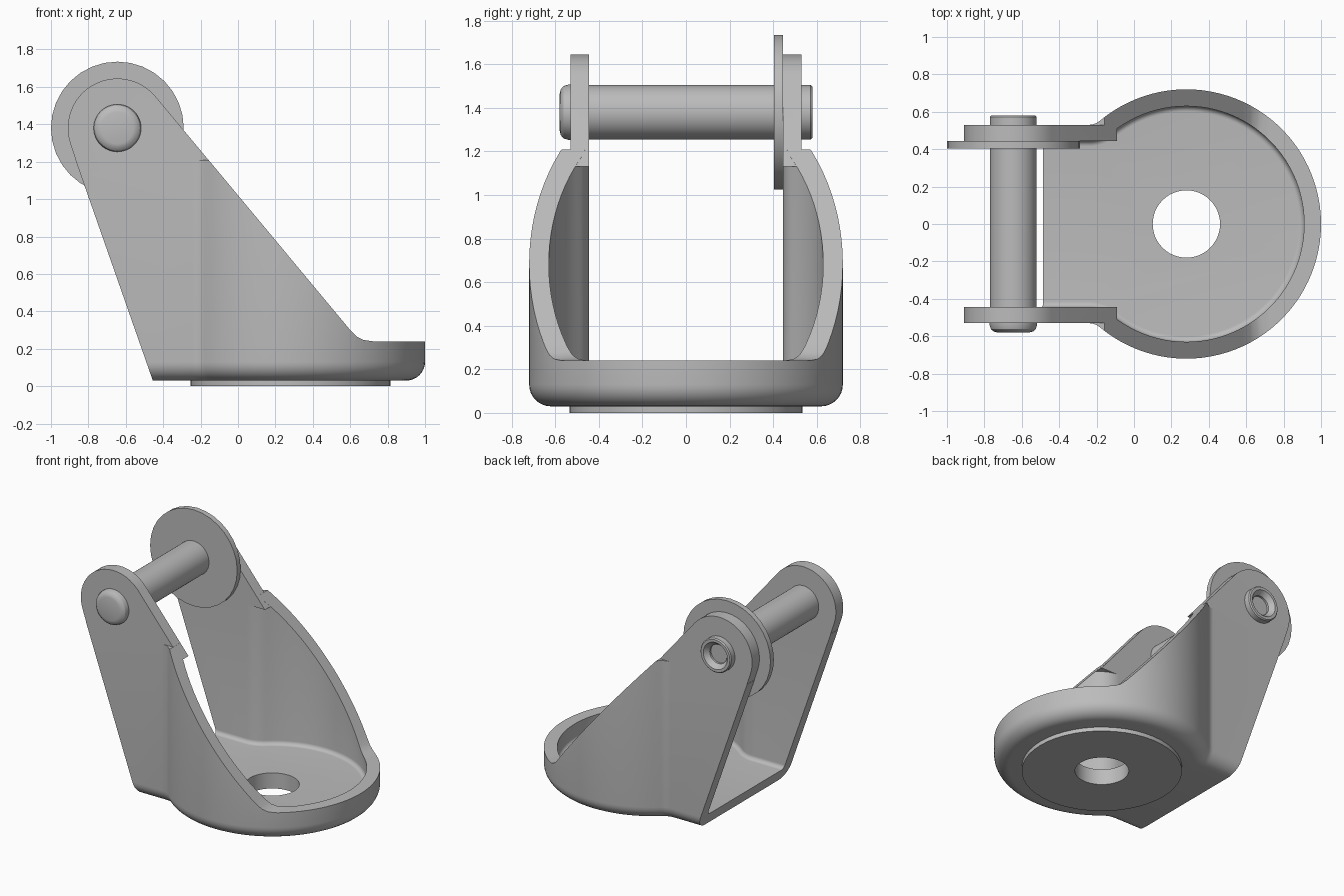
import bpy, bmesh, math
from math import cos, sin, pi, radians

if "Cube" in bpy.data.objects:
    bpy.data.objects.remove(bpy.data.objects["Cube"], do_unlink=True)

steel = bpy.data.materials.new("grey steel")
steel.use_nodes = True
GREY = (0.5, 0.5, 0.5, 1)
steel.diffuse_color = GREY
steel.node_tree.nodes["Principled BSDF"].inputs["Base Color"].default_value = GREY

PLATE_X = 0.28              # centre of the round base
PIN_X, PIN_Z = -0.645, 1.38  # axle centre


def loft(name, rings, closed=False):
    """Skin equal-length rings; cap the ends unless the loft closes on itself."""
    bm = bmesh.new()
    loops = [[bm.verts.new(p) for p in ring] for ring in rings]
    n = len(loops[0])
    pairs = list(zip(loops, loops[1:])) + ([(loops[-1], loops[0])] if closed else [])
    for a, b in pairs:
        for i in range(n):
            j = (i + 1) % n
            bm.faces.new((a[i], a[j], b[j], b[i]))
    if not closed:
        bm.faces.new(loops[0])
        bm.faces.new(loops[-1])
    bmesh.ops.recalc_face_normals(bm, faces=bm.faces)
    mesh = bpy.data.meshes.new(name)
    bm.to_mesh(mesh)
    bm.free()
    mesh.materials.append(steel)
    ob = bpy.data.objects.new(name, mesh)
    bpy.context.collection.objects.link(ob)
    return ob


def prism(name, profile, y0, y1):
    return loft(name, [[(x, y, z) for x, z in profile] for y in (y0, y1)])


def lathe(name, profile, centre, axis, steps=48, closed=False):
    """Turn (radius, height) pairs about the z or y axis."""
    cx, cy, cz = centre
    rings = []
    for r, h in profile:
        ring = [(r * cos(2 * pi * i / steps), r * sin(2 * pi * i / steps)) for i in range(steps)]
        rings.append([(cx + u, cy + v, cz + h) if axis == "z" else (cx + u, cy + h, cz + v)
                      for u, v in ring])
    return loft(name, rings, closed)


def boolean(target, cutter, operation):
    mod = target.modifiers.new(operation, "BOOLEAN")
    mod.operation, mod.solver, mod.object = operation, "EXACT", cutter
    bpy.context.view_layer.objects.active = target
    bpy.ops.object.modifier_apply(modifier=mod.name)
    bpy.data.objects.remove(cutter, do_unlink=True)


def outline(radius, half_width, blend, z):
    """Keyhole plan: round front flowing through a fillet into two straight sides."""
    fy = half_width + blend
    fx = -math.sqrt((radius + blend) ** 2 - fy ** 2)
    a = math.atan2(fy, fx)
    half = [(-1.4, half_width)]
    for i in range(9):
        t = -pi / 2 + (a - pi / 2) * i / 8
        half.append((fx + blend * cos(t), fy + blend * sin(t)))
    half += [(radius * cos(a * (1 - i / 36)), radius * sin(a * (1 - i / 36))) for i in range(1, 37)]
    full = half + [(x, -y) for x, y in reversed(half[:-1])]
    return [(PLATE_X + x, y, z) for x, y in full]


def keyhole(name, radius, half_width, blend, bottom, top, fillet):
    """Keyhole solid with a rounded bottom edge."""
    rings = []
    for i in range(9):
        t = pi / 2 * i / 8
        d = fillet * (1 - sin(t))
        rings.append(outline(radius - d, half_width - d, blend + d, bottom + fillet * (1 - cos(t))))
    return loft(name, rings + [outline(radius, half_width, blend, top)])


# Fork shell: rounded keyhole, hollowed, then trimmed to the side profile
fork = keyhole("fork_shell", 0.72, 0.53, 0.10, 0.03, 1.4, 0.10)
boolean(fork, keyhole("hollow", 0.63, 0.445, 0.19, 0.115, 1.5, 0.03), "DIFFERENCE")
side = [(-0.445, 0), (1.1, 0), (1.1, 0.24), (0.72, 0.24), (0.67, 0.247), (0.635, 0.265),
        (0.6, 0.3), (-0.158, 1.21), (-0.869, 1.21)]
boolean(fork, prism("side_trim", side, -1, 1), "INTERSECT")

# Rounded arm ends that hold the axle
arc = [radians(39.8 + 159.5 * i / 24) for i in range(25)]
arm = [(-0.841, 1.13), (-0.092, 1.13)]
arm += [(PIN_X + 0.265 * cos(t), PIN_Z + 0.265 * sin(t)) for t in arc]
for s in (-1, 1):
    boolean(fork, prism("arm_end", arm, s * 0.445, s * 0.53), "UNION")

# Centre hole through the floor
boolean(fork, lathe("hole", [(0.18, -0.1), (0.18, 0.3)], (PLATE_X, 0, 0), "z"), "DIFFERENCE")

# Mounting pad below the floor
pad = lathe("mounting_pad", [(0.18, 0), (0.535, 0), (0.535, 0.03), (0.18, 0.03)],
            (PLATE_X, 0, 0), "z", closed=True)

# Large washer against the inside of the left arm
washer = lathe("washer", [(0.12, 0.405), (0.355, 0.405), (0.355, 0.445), (0.12, 0.445)],
               (PIN_X, 0, PIN_Z), "y", steps=32, closed=True)

# Axle pin: domed head at one end, countersunk recess at the other
pin = lathe("axle_pin", [(0.085, -0.58), (0.105, -0.575), (0.12, -0.562), (0.127, -0.54),
                         (0.127, -0.52), (0.125, -0.52), (0.125, 0.572), (0.118, 0.58),
                         (0.098, 0.58), (0.07, 0.545), (0.07, 0.49)],
            (PIN_X, 0, PIN_Z), "y")

# Smooth curved faces, keep hard edges
for ob in (fork, pad, washer, pin):
    bpy.ops.object.select_all(action="DESELECT")
    ob.select_set(True)
    bpy.context.view_layer.objects.active = ob
    bpy.ops.object.shade_smooth_by_angle(angle=radians(30))
